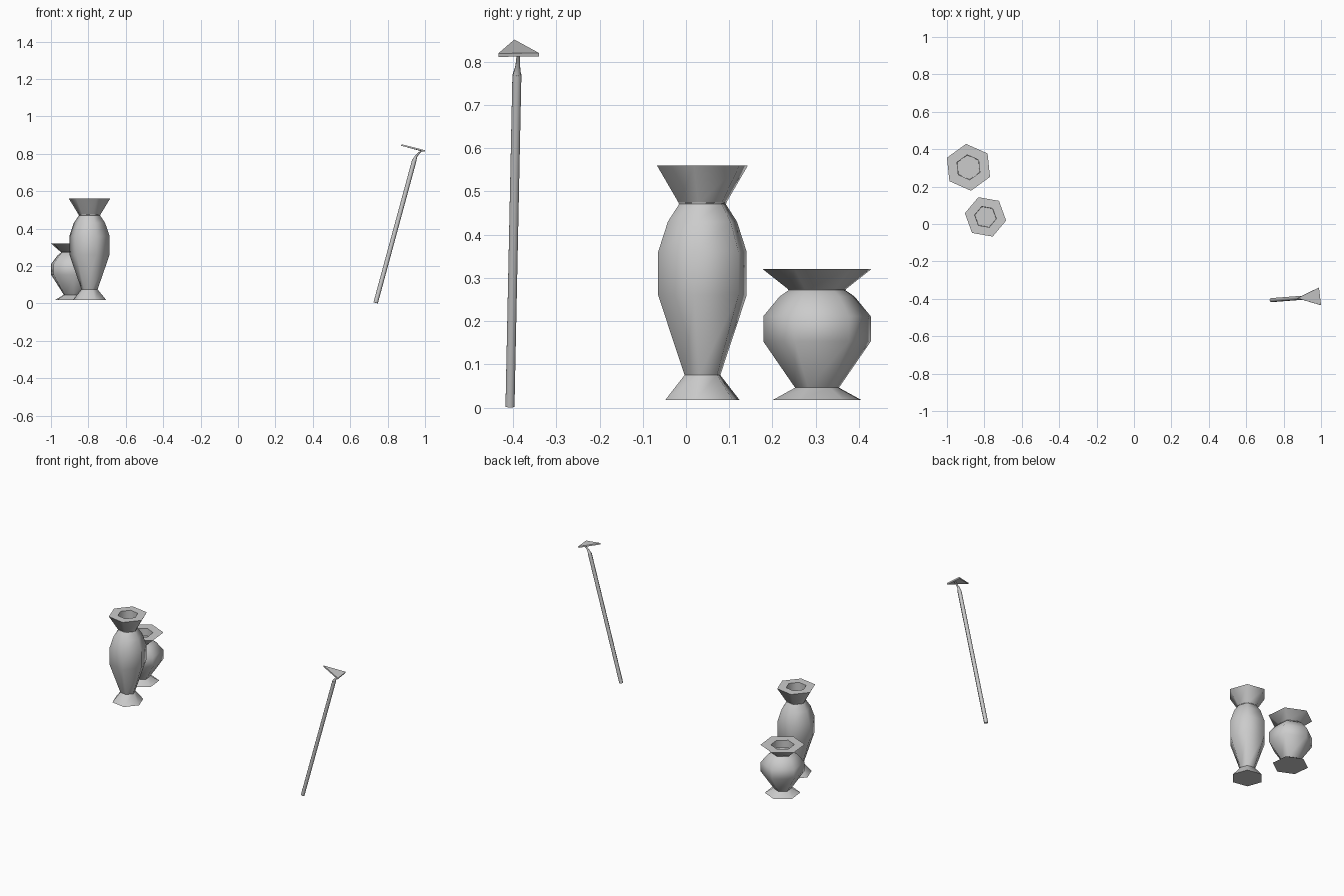
import bpy, bmesh
from math import cos, sin, radians, pi
from mathutils import Vector

if "Cube" in bpy.data.objects:
    bpy.data.objects.remove(bpy.data.objects["Cube"])


def finish(name, bm, angle):
    bmesh.ops.recalc_face_normals(bm, faces=bm.faces)
    mesh = bpy.data.meshes.new(name)
    bm.to_mesh(mesh)
    bm.free()
    ob = bpy.data.objects.new(name, mesh)
    bpy.context.collection.objects.link(ob)
    bpy.ops.object.select_all(action='DESELECT')
    bpy.context.view_layer.objects.active = ob
    ob.select_set(True)
    if angle:
        bpy.ops.object.shade_smooth_by_angle(angle=radians(angle))
    return ob


def bridge(bm, rings):
    for a, b in zip(rings, rings[1:]):
        n = len(a)
        for i in range(n):
            bm.faces.new((a[i], a[(i + 1) % n], b[(i + 1) % n], b[i]))


def lathe(name, centre, turn, profile, cap_start=False, cap_end=False, sides=6):
    """Six-sided turned part from (radius, height) pairs."""
    bm = bmesh.new()
    rings = []
    for r, z in profile:
        angles = [radians(turn) + 2 * pi * i / sides for i in range(sides)]
        rings.append([bm.verts.new((centre[0] + r * cos(a), centre[1] + r * sin(a), z))
                      for a in angles])
    bridge(bm, rings)
    if cap_start:
        bm.faces.new(rings[0])
    if cap_end:
        bm.faces.new(rings[-1])
    finish(name, bm, 61)


def vase(name, centre, turn, foot, body, rim, depth):
    neck = body[-1]
    lathe(name + "_foot", centre, turn, [foot, body[0]], cap_start=True)
    lathe(name + "_body", centre, turn, body)
    # flared collar, flat rim, then the recessed mouth
    lathe(name + "_collar", centre, turn,
          [neck, rim, (neck[0] + 0.002, rim[1]), (neck[0] + 0.002, rim[1] - depth)],
          cap_end=True)


def rod(name, points, sides=6):
    """Tapered straight or bent rod through (position, radius) pairs."""
    bm = bmesh.new()
    axis = (Vector(points[1][0]) - Vector(points[0][0])).normalized()
    u = axis.cross(Vector((0, 1, 0))).normalized()
    v = axis.cross(u)
    rings = [[bm.verts.new(Vector(p) + r * (u * cos(2 * pi * i / sides) + v * sin(2 * pi * i / sides)))
              for i in range(sides)] for p, r in points]
    bridge(bm, rings)
    bm.faces.new(rings[0])
    bm.faces.new(rings[-1])
    finish(name, bm, 61)


# Two vases
vase("tall_vase", (-0.794, 0.038), 50, (0.091, 0.018),
     [(0.044, 0.075), (0.109, 0.26), (0.109, 0.36), (0.085, 0.43), (0.057, 0.471)],
     (0.112, 0.56), 0.088)
vase("short_vase", (-0.885, 0.303), 36, (0.102, 0.018),
     [(0.051, 0.046), (0.125, 0.153), (0.125, 0.211), (0.087, 0.257), (0.065, 0.272)],
     (0.126, 0.32), 0.048)

# Hoe: wooden handle and thin bent neck
rod("hoe_handle", [((0.736, -0.407, 0.003), 0.012), ((0.944, -0.391, 0.77), 0.012)])
rod("hoe_neck", [((0.944, -0.391, 0.768), 0.011), ((0.954, -0.389, 0.79), 0.006),
                 ((0.982, -0.388, 0.817), 0.004)])

# Hoe: thin triangular blade
bm = bmesh.new()
top = [Vector(p) for p in ((0.874, -0.397, 0.851), (0.991, -0.434, 0.819), (0.99, -0.34, 0.82))]
top[1].x, top[2].x = 1.0, 0.989
drop = Vector((-0.002, 0, -0.008))
upper = [bm.verts.new(p) for p in top]
lower = [bm.verts.new(p + drop) for p in top]
bridge(bm, [lower, upper])
bm.faces.new(upper)
bm.faces.new(lower)
finish("hoe_blade", bm, 0)
